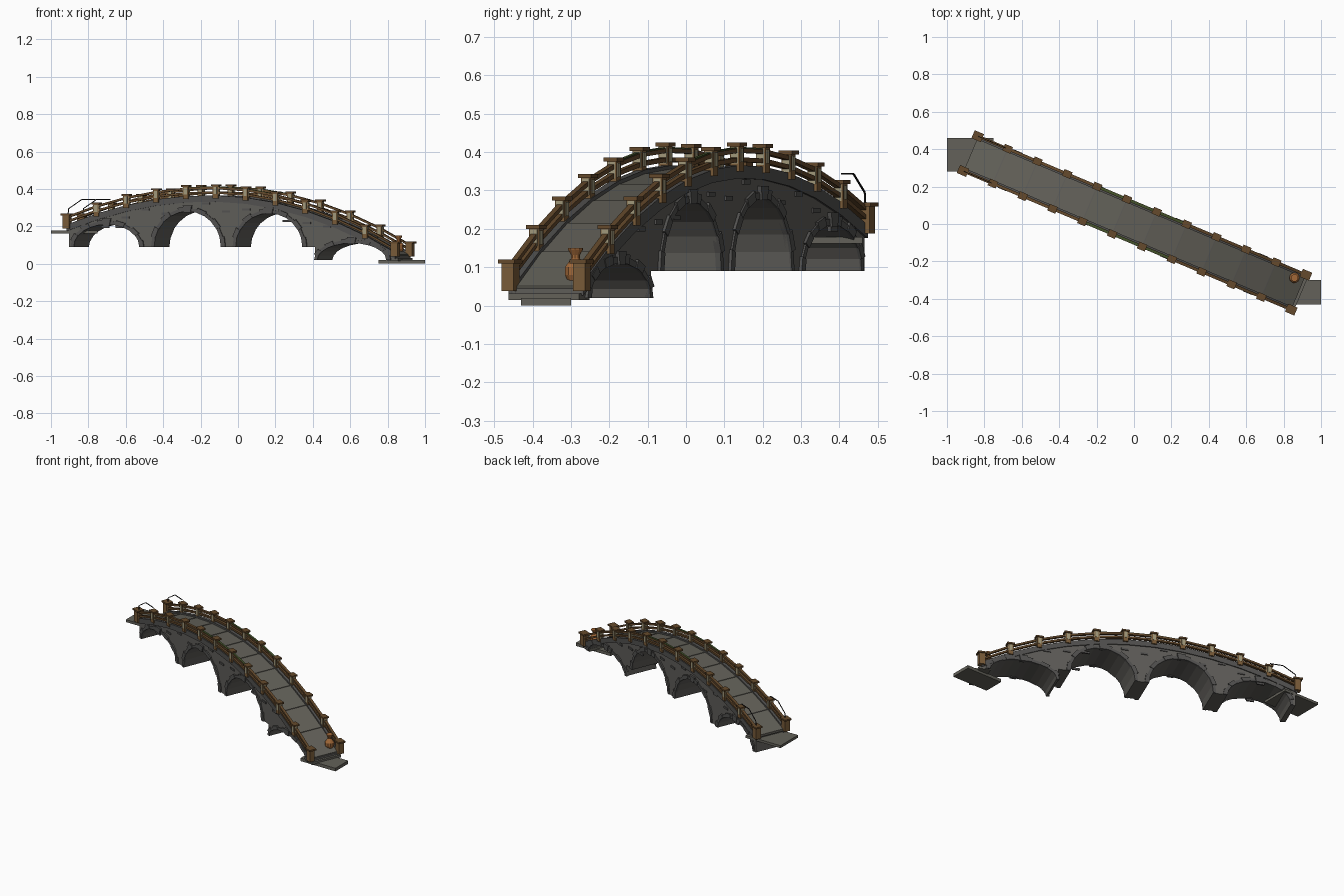
import bpy, bmesh, math
from mathutils import Matrix, Vector

if "Cube" in bpy.data.objects:
    bpy.data.objects.remove(bpy.data.objects["Cube"])


def material(name, r, g, b):
    m = bpy.data.materials.new(name)
    m.use_nodes = True
    m.diffuse_color = (r, g, b, 1)
    m.node_tree.nodes["Principled BSDF"].inputs["Base Color"].default_value = (r, g, b, 1)
    return m


WALL = material("wall stone", 0.115, 0.11, 0.1)
DECK = material("deck stone", 0.125, 0.12, 0.1)
TRIM = material("arch stone", 0.085, 0.083, 0.08)
WOOD = material("dark wood", 0.13, 0.068, 0.025)
POST = material("post wood", 0.19, 0.105, 0.04)
PANEL = material("pale panel", 0.36, 0.32, 0.2)
IRON = material("black iron", 0.012, 0.012, 0.012)
CLAY = material("orange clay", 0.36, 0.14, 0.04)
MOSS = material("moss", 0.06, 0.09, 0.025)

# The bridge runs along its own u axis, turned in plan
PLACE = Matrix.Translation((0.005, 0.005, 0)) @ Matrix.Rotation(math.radians(-22.9), 4, 'Z')
HALF = 0.1
POSTS = [-0.955 + i * 1.905 / 11 for i in range(12)]


def rail_z(u):
    return 0.425 - (0.262 if u > -0.13 else 0.23) * (u + 0.13) ** 2


def deck_z(u):
    return rail_z(u) - 0.075


def prism(bm, profile, v0, v1):
    """Extrude a (u, z) outline across the bridge from v0 to v1."""
    a = [bm.verts.new((u, v0, z)) for u, z in profile]
    b = [bm.verts.new((u, v1, z)) for u, z in profile]
    n = len(a)
    bm.faces.new(a)
    bm.faces.new(b[::-1])
    for i in range(n):
        bm.faces.new((a[i], b[i], b[(i + 1) % n], a[(i + 1) % n]))


def block(bm, u, v, z0, z1, length, width):
    h = length / 2
    prism(bm, [(u - h, z0), (u + h, z0), (u + h, z1), (u - h, z1)], v - width / 2, v + width / 2)


def finish(bm, name, mat, matrix=PLACE):
    bmesh.ops.recalc_face_normals(bm, faces=bm.faces)
    me = bpy.data.meshes.new(name)
    bm.to_mesh(me)
    bm.free()
    me.materials.append(mat)
    ob = bpy.data.objects.new(name, me)
    bpy.context.collection.objects.link(ob)
    ob.matrix_world = matrix
    return ob


# Arches: start, end, spring height, rise
ARCHES = [(-0.915, -0.533, 0.09, 0.12), (-0.448, -0.06, 0.09, 0.19),
          (0.025, 0.413, 0.09, 0.18), (0.498, 0.9, 0.02, 0.09)]
STEPS = 12


def arch_points(arch, grow=0.0):
    s, e, base, rise = arch
    pts = []
    for i in range(STEPS + 1):
        t = math.pi * (1 - i / STEPS)
        pts.append(((s + e) / 2 + ((e - s) / 2 + grow) * math.cos(t),
                    base + (rise + grow) * math.sin(t)))
    return pts


# Stone body with arched openings
outline = [(-0.945, 0.09)]
for arch in ARCHES:
    if arch is ARCHES[-1]:
        outline += [(0.485, 0.09), (0.485, 0.02)]
    outline += arch_points(arch)
outline += [(0.95, 0.02), (0.95, deck_z(0.95))]
outline += [(u, deck_z(u)) for u in reversed(POSTS[1:-1])] + [(-0.945, deck_z(-0.945))]
bm = bmesh.new()
prism(bm, outline, -HALF, HALF)
finish(bm, "bridge_body", WALL)

# Arch stones, every second one standing out further, with a keystone
bm = bmesh.new()
for arch in ARCHES:
    inner = arch_points(arch)
    for i in range(STEPS):
        outer = arch_points(arch, 0.026 if i % 2 else 0.018)
        out = 0.008 if i % 2 else 0.005
        for side in (-1, 1):
            prism(bm, [inner[i], inner[i + 1], outer[i + 1], outer[i]],
                  side * (HALF - 0.01), side * (HALF + out))
    mid, top = (arch[0] + arch[1]) / 2, arch[2] + arch[3]
    for side in (-1, 1):
        prism(bm, [(mid - 0.018, top - 0.005), (mid + 0.018, top - 0.005),
                   (mid + 0.026, top + 0.032), (mid - 0.026, top + 0.032)],
              side * (HALF - 0.01), side * (HALF + 0.011))
finish(bm, "arch_stones", TRIM)

# Loose raised stones in the side walls
bm = bmesh.new()
for side in (-1, 1):
    for i in range(14):
        u = -0.85 + i * 0.117
        drop = 0.022 + 0.02 * (i * 5 % 3)
        block(bm, u, side * HALF, deck_z(u) - drop - 0.012, deck_z(u) - drop, 0.045, 0.01)
finish(bm, "wall_stones", TRIM)

# Deck slabs and kerbs, one span at a time
slabs, kerbs = bmesh.new(), bmesh.new()
for a, b in zip(POSTS, POSTS[1:]):
    za, zb = deck_z(a), deck_z(b)
    prism(slabs, [(a + 0.003, za - 0.008), (b - 0.003, zb - 0.008),
                  (b - 0.003, zb + 0.006), (a + 0.003, za + 0.006)], -0.088, 0.088)
    for side in (-1, 1):
        prism(kerbs, [(a, za - 0.018), (b, zb - 0.018), (b, zb + 0.016), (a, za + 0.016)],
              side * 0.084, side * 0.106)
finish(slabs, "deck_slabs", DECK)
finish(kerbs, "deck_kerbs", TRIM)

# Railings: posts, caps, pale panels and two rails
posts, caps, panels, rails = (bmesh.new() for _ in range(4))
for side in (-1, 1):
    v = side * 0.101
    for i, u in enumerate(POSTS):
        end = i in (0, 11)
        size = 0.038 if end else 0.03
        top, low = rail_z(u), deck_z(u) - (0.006 if end else 0.0)
        block(posts, u, v, low, top - 0.008, size, size * 0.9)
        block(caps, u, v, top - 0.01, top, size + 0.016, size + 0.008)
        if not end:
            block(panels, u, v, low + 0.02, top - 0.012, size + 0.004, 0.02)
            block(panels, u, v, low + 0.024, top - 0.014, 0.018, size * 0.9 + 0.004)
    for a, b in zip(POSTS, POSTS[1:]):
        for drop in (0.014, 0.038):
            za, zb = rail_z(a) - drop, rail_z(b) - drop
            prism(rails, [(a, za - 0.012), (b, zb - 0.012), (b, zb), (a, za)], v - 0.008, v + 0.008)
finish(posts, "railing_posts", POST)
finish(caps, "post_caps", WOOD)
finish(panels, "post_panels", PANEL)
finish(rails, "railing_bars", WOOD)

# Moss on the highest rails
bm = bmesh.new()
for side in (-1, 1):
    for a, b in zip(POSTS[4:7], POSTS[5:8]):
        za, zb = rail_z(a) - 0.014, rail_z(b) - 0.014
        prism(bm, [(a, za), (b, zb), (b, zb + 0.003), (a, za + 0.003)],
              side * 0.101 - 0.006, side * 0.101 + 0.006)
finish(bm, "rail_moss", MOSS)

# Bent iron hooks at the high end
hook = [(-0.95, 0.26), (-0.945, 0.295), (-0.87, 0.343), (-0.79, 0.343)]
bm = bmesh.new()
for side in (-1, 1):
    for (a, za), (b, zb) in zip(hook, hook[1:]):
        d = Vector((b - a, zb - za)).normalized() * 0.002
        prism(bm, [(a - d.y, za + d.x), (b - d.y, zb + d.x), (b + d.y, zb - d.x), (a + d.y, za - d.x)],
              side * 0.101 - 0.002, side * 0.101 + 0.002)
finish(bm, "iron_hooks", IRON)

# Landing slabs at both ends, square to the world axes
for name, x, y, z0, z1, dx, dy in (("high_landing", -0.875, 0.37, 0.162, 0.178, 0.25, 0.18),
                                   ("low_landing", 0.875, -0.365, 0.0, 0.02, 0.25, 0.13)):
    bm = bmesh.new()
    block(bm, x, y, z0, z1, dx, dy)
    finish(bm, name, DECK, Matrix())

# Low step in front of the last deck slab
bm = bmesh.new()
block(bm, 0.93, 0, 0.015, 0.032, 0.07, 0.2)
finish(bm, "low_step", DECK)

# Clay jar beside the low end post, built from stacked cones
bm = bmesh.new()
rings = [(0.016, 0.055), (0.028, 0.08), (0.028, 0.1), (0.012, 0.122), (0.012, 0.132), (0.02, 0.146), (0.02, 0.15)]
for (r0, z0), (r1, z1) in zip(rings, rings[1:]):
    bmesh.ops.create_cone(bm, cap_ends=True, segments=10, radius1=r0, radius2=r1, depth=z1 - z0,
                          matrix=Matrix.Translation((0.9, 0.062, (z0 + z1) / 2)))
finish(bm, "clay_jar", CLAY)
